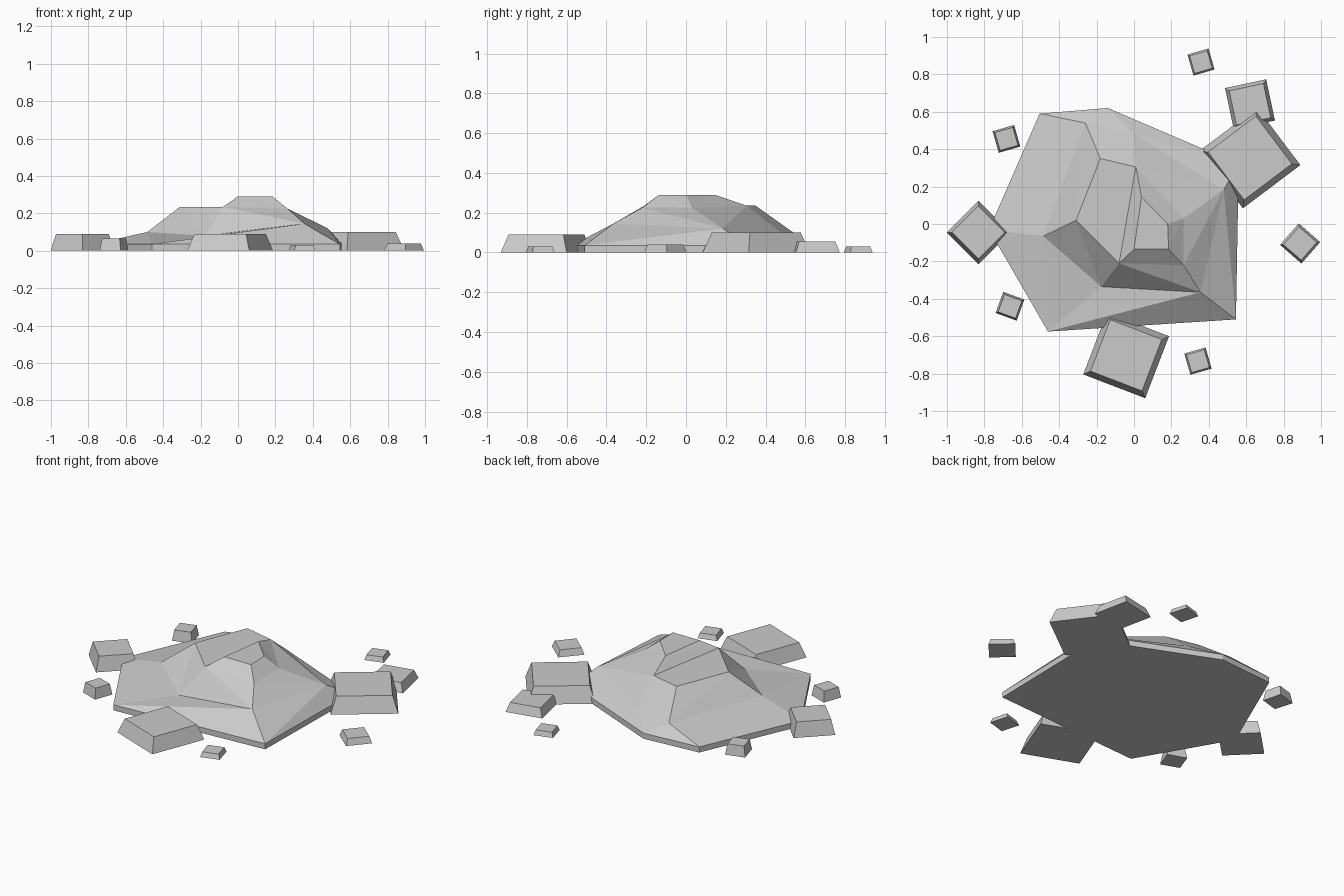
import bpy, bmesh
from math import radians, sqrt
from mathutils import Vector
from mathutils.geometry import delaunay_2d_cdt

if "Cube" in bpy.data.objects:
    bpy.data.objects.remove(bpy.data.objects["Cube"])

RIM = 0.035
# Mound: rim corners first, then mid slope, lower ledge, shoulder and summit
rim = [(-.505, .59), (-.14, .62), (.56, .32), (.545, -.51), (-.46, -.575), (-.775, -.03)]
upper = [(-.485, -.065, .10), (-.175, -.335, .08), (.355, -.365, .145),
         (.48, .185, .12), (0, .48, .10), (-.26, .54, .10),
         (-.18, .35, .235), (.01, .305, .235), (-.31, .02, .235), (-.08, -.21, .235),
         (.265, -.22, .225), (.265, .03, .225),
         (0, -.135, .29), (.185, -.135, .29), (.18, 0, .29), (.04, .145, .29)]
# Creases as chains of point indices
chains = [(0, 1, 2, 3, 4, 5, 0), (12, 13, 15, 14, 12, 11, 0), (15, 18, 19, 20, 21, 18),
          (13, 21), (15, 16, 17, 20), (19, 16, 8, 3), (8, 7, 15), (4, 7, 6, 14),
          (5, 6, 11, 10, 9, 8), (17, 9, 2), (13, 10, 1)]


def finish(bm, name):
    bmesh.ops.recalc_face_normals(bm, faces=bm.faces)
    mesh = bpy.data.meshes.new(name)
    bm.to_mesh(mesh)
    bm.free()
    ob = bpy.data.objects.new(name, mesh)
    bpy.context.collection.objects.link(ob)
    return ob


def build_mound():
    pts = [(x, y, RIM) for x, y in rim] + upper
    edges = [e for c in chains for e in zip(c, c[1:])]
    flat, _, faces, origin, _, _ = delaunay_2d_cdt(
        [Vector(p[:2]) for p in pts], edges, [], 0, 1e-5)
    bm = bmesh.new()
    vs = []
    for v, o in zip(flat, origin):
        vs.append(bm.verts.new((v.x, v.y, pts[o[0]][2] if o else RIM)))
    for f in faces:
        bm.faces.new([vs[i] for i in f])
    # Rim wall and flat underside
    border = [e for e in bm.edges if e.is_boundary]
    ext = bmesh.ops.extrude_edge_only(bm, edges=border)["geom"]
    for g in ext:
        if isinstance(g, bmesh.types.BMVert):
            g.co.z = 0
    low = [g for g in ext if isinstance(g, bmesh.types.BMEdge) and all(v.co.z == 0 for v in g.verts)]
    bmesh.ops.contextual_create(bm, geom=low)
    finish(bm, "rubble_mound")


def block(name, x, y, side, angle, height, taper=.83):
    bm = bmesh.new()
    bmesh.ops.create_cone(bm, cap_ends=True, segments=4, radius1=side / sqrt(2),
                          radius2=side * taper / sqrt(2), depth=height)
    ob = finish(bm, name)
    ob.location = (x, y, height / 2)
    ob.rotation_euler.z = radians(angle + 45)


build_mound()

# Loose tapered stones around the mound: x, y, side, angle, height
for args in [("large_stone_right", .62, .353, .385, 37, .10),
             ("large_stone_front", -.042, -.702, .355, -21, .09),
             ("medium_stone_left", -.832, -.045, .24, 45, .09),
             ("medium_stone_back", .62, .64, .225, 12, .055),
             ("small_stone_right", .888, -.104, .152, 49, .04),
             ("small_stone_back", .358, .866, .117, 16, .03),
             ("small_stone_back_left", -.682, .455, .12, 16, .065),
             ("small_stone_front_left", -.663, -.44, .12, -20, .065),
             ("small_stone_front_right", .342, -.733, .118, 16, .03)]:
    block(*args)
